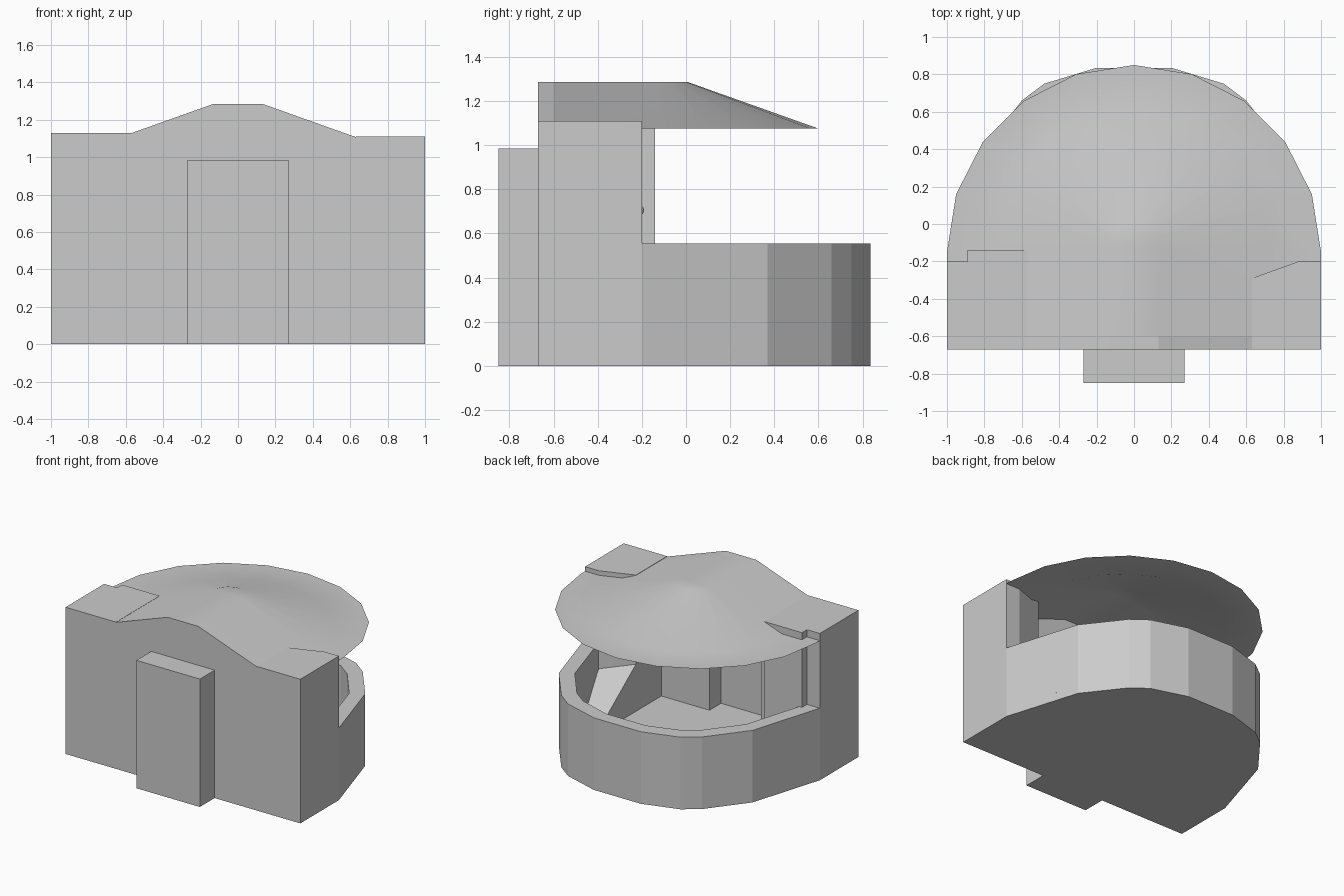
import bpy, bmesh
from math import sin, cos, pi

if "Cube" in bpy.data.objects:
    bpy.data.objects.remove(bpy.data.objects["Cube"])


def finish(name, bm):
    mesh = bpy.data.meshes.new(name)
    bmesh.ops.recalc_face_normals(bm, faces=bm.faces)
    bm.to_mesh(mesh)
    bm.free()
    obj = bpy.data.objects.new(name, mesh)
    bpy.context.collection.objects.link(obj)
    return obj


def extrude(name, pts, lo, hi, axis='Z'):
    """Extrude an (x, y) outline along z, or an (x, z) outline along y."""
    bm = bmesh.new()
    put = (lambda a, b, c: (a, b, c)) if axis == 'Z' else (lambda a, b, c: (a, c, b))
    low = [bm.verts.new(put(a, b, lo)) for a, b in pts]
    top = [bm.verts.new(put(a, b, hi)) for a, b in pts]
    bm.faces.new(low)
    bm.faces.new(top)
    n = len(pts)
    for i in range(n):
        j = (i + 1) % n
        bm.faces.new((low[i], low[j], top[j], top[i]))
    return finish(name, bm)


def box(name, x0, x1, y0, y1, z0, z1):
    return extrude(name, [(x0, y0), (x1, y0), (x1, y1), (x0, y1)], z0, z1)


def mirrored(half):
    return half + [(-x, y) for x, y in reversed(half)]


# Floor and low curved rear wall
outer = mirrored([(1, -0.2), (0.825, 0.37), (0.6, 0.66), (0.48, 0.75), (0.2, 0.835)])
inner = mirrored([(0.885, -0.2), (0.73, 0.31), (0.53, 0.57), (0.42, 0.65), (0.17, 0.73)])
extrude("floor", [(-1, -0.67), (1, -0.67)] + outer, 0, 0.06)
extrude("rear_wall", outer + inner[::-1], 0, 0.555)

# Front wall with gabled top and door opening
extrude("front_wall", [(-1, 0), (-0.22, 0), (-0.22, 0.93), (0.22, 0.93), (0.22, 0), (1, 0),
                       (1, 1.075), (0.72, 1.075), (0.13, 1.285),
                       (-0.13, 1.285), (-0.72, 1.075), (-1, 1.075)], -0.67, -0.6, 'Y')

# Projecting entrance, hollow behind
box("door", -0.27, 0.27, -0.85, -0.74, 0, 0.985)
box("door_lintel", -0.27, 0.27, -0.74, -0.67, 0.93, 0.985)
box("door_floor", -0.22, 0.22, -0.74, -0.67, 0, 0.06)
for side, x in (("left", -0.27), ("right", 0.22)):
    box("door_jamb_" + side, x, x + 0.05, -0.74, -0.67, 0, 0.93)

# Solid corner blocks either side of the entrance
extrude("left_block", [(-1, -0.67), (-0.57, -0.67), (-0.57, -0.14), (-0.89, -0.14),
                       (-0.89, -0.2), (-1, -0.2)], 0, 1.13)
extrude("right_block", [(1, -0.67), (1, -0.2), (0.88, -0.2), (0.63, -0.29),
                        (0.63, -0.67)], 0, 1.11)

# Sloping ramp inside the right wall
bm = bmesh.new()
ends = []
for x in (0.63, 0.88):
    ends.append([bm.verts.new((x, y, z)) for y, z in ((-0.3, 0.06), (0.2, 0.06), (-0.3, 0.43))])
a, b = ends
bm.faces.new(a)
bm.faces.new(b)
for i in range(3):
    j = (i + 1) % 3
    bm.faces.new((a[i], a[j], b[j], b[i]))
finish("ramp", bm)

# Small knob on the right block
bm = bmesh.new()
bmesh.ops.create_uvsphere(bm, u_segments=10, v_segments=6, radius=0.025)
bmesh.ops.translate(bm, verts=bm.verts, vec=(0.66, -0.215, 0.705))
finish("knob", bm)
box("knob_stem", 0.65, 0.67, -0.29, -0.215, 0.695, 0.715)

# Thin roof: half cone with flat brim, carried forward as a gable
bm = bmesh.new()
rings = []
for r, cy, z in ((1, -0.15, 1.075), (0.72, -0.12, 1.075), (0.13, -0.12, 1.285)):
    arc = [bm.verts.new((r * cos(pi * i / 10), cy + r * sin(pi * i / 10), z)) for i in range(11)]
    rings.append([bm.verts.new((r, -0.67, z))] + arc + [bm.verts.new((-r, -0.67, z))])
for p, q in zip(rings, rings[1:]):
    for i in range(12):
        bm.faces.new((p[i], p[i + 1], q[i + 1], q[i]))
top = rings[2]
bm.faces.new(top[1:12])
bm.faces.new((top[0], top[1], top[11], top[12]))
roof = finish("roof", bm)
if sum(p.normal.z for p in roof.data.polygons) < 0:
    roof.data.flip_normals()
for p in roof.data.polygons:
    p.use_smooth = True
